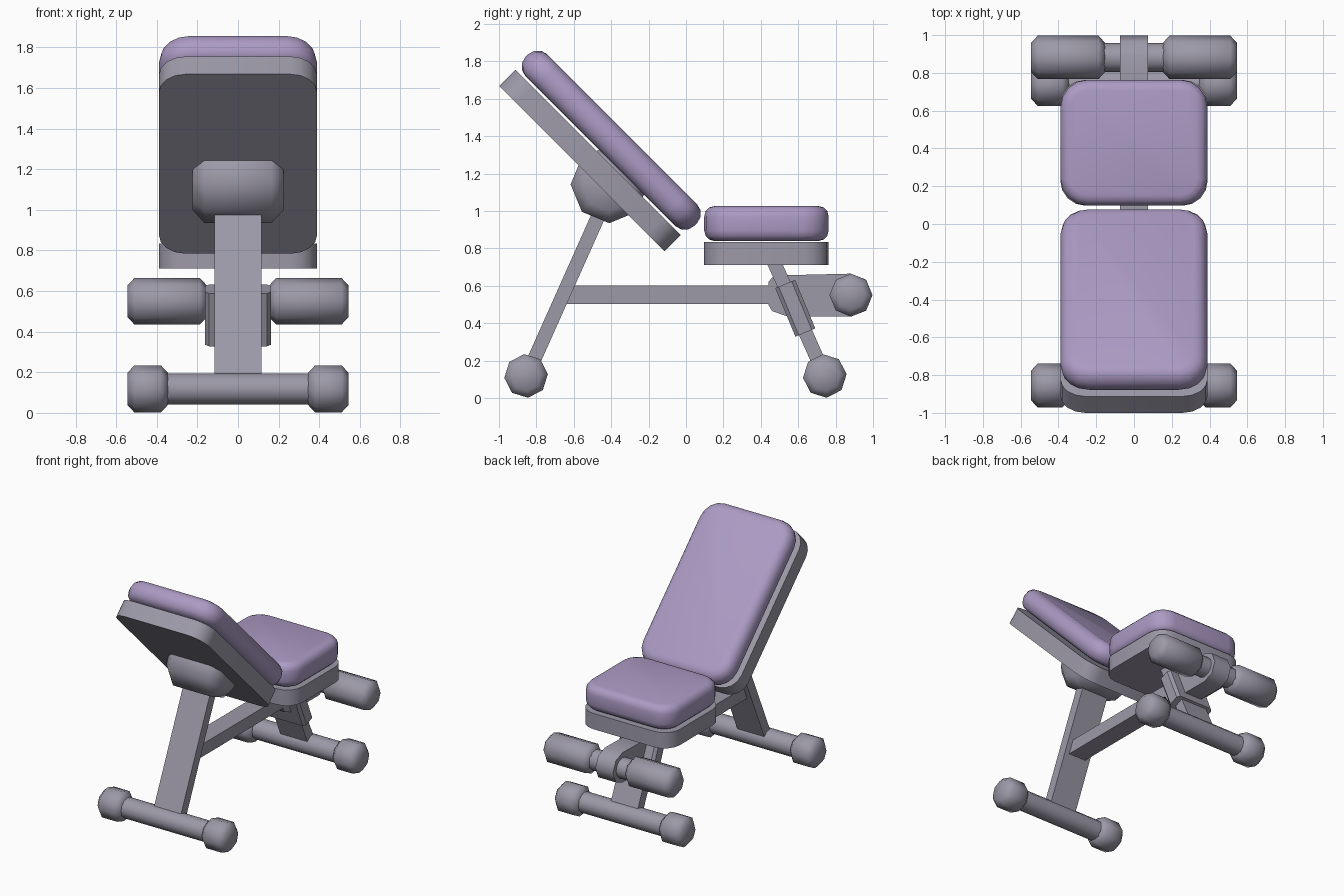
import bpy, bmesh, math
from mathutils import Vector, Matrix

cube = bpy.data.objects.get("Cube")
if cube:
    bpy.data.objects.remove(cube, do_unlink=True)


def material(name, rgb):
    m = bpy.data.materials.new(name)
    m.use_nodes = True
    m.diffuse_color = (*rgb, 1)
    m.node_tree.nodes["Principled BSDF"].inputs["Base Color"].default_value = (*rgb, 1)
    return m


FRAME = material("grey_frame", (0.335, 0.32, 0.39))
PAD = material("purple_padding", (0.41, 0.325, 0.55))


def finish(name, bm, mat, loc=(0, 0, 0), tilt=0, smooth=50):
    bmesh.ops.recalc_face_normals(bm, faces=bm.faces)
    mesh = bpy.data.meshes.new(name)
    bm.to_mesh(mesh)
    bm.free()
    mesh.materials.append(mat)
    ob = bpy.data.objects.new(name, mesh)
    ob.location = loc
    ob.rotation_euler.x = tilt
    bpy.context.collection.objects.link(ob)
    bpy.ops.object.select_all(action='DESELECT')
    ob.select_set(True)
    bpy.context.view_layer.objects.active = ob
    bpy.ops.object.shade_smooth_by_angle(angle=math.radians(smooth))
    return ob


def prism(points, vector):
    """Closed outline extruded along a vector."""
    bm = bmesh.new()
    face = bm.faces.new([bm.verts.new(p) for p in points])
    ext = bmesh.ops.extrude_face_region(bm, geom=[face])
    bmesh.ops.translate(bm, vec=vector, verts=[v for v in ext["geom"] if isinstance(v, bmesh.types.BMVert)])
    return bm


def slab(name, size, radius, rim, mat, loc, tilt=0):
    """Board with rounded corners, and a soft rim if asked for."""
    w, l, h = size
    pts, steps = [], 4
    for i, (sx, sy) in enumerate([(1, 1), (-1, 1), (-1, -1), (1, -1)]):
        for k in range(steps + 1):
            a = math.radians(90) * (i + k / steps)
            pts.append((sx * (w / 2 - radius) + radius * math.cos(a),
                        sy * (l / 2 - radius) + radius * math.sin(a), -h / 2))
    bm = prism(pts, (0, 0, h))
    if rim:
        edges = [e for e in bm.edges if abs(e.verts[0].co.z - e.verts[1].co.z) < 0.001]
        bmesh.ops.bevel(bm, geom=edges, offset=rim, segments=3, profile=0.5, affect='EDGES')
    return finish(name, bm, mat, loc, tilt)


def roller(name, x0, x1, r, y, z, chamfer=0.0, sides=8, turn=0):
    """Cylinder lying along x, with chamfered ends."""
    bm = bmesh.new()
    rot = Matrix.Rotation(math.radians(90), 4, 'Y') @ Matrix.Rotation(math.radians(turn), 4, 'Z')
    bmesh.ops.create_cone(bm, cap_ends=True, segments=sides, radius1=r, radius2=r,
                          depth=x1 - x0, matrix=rot)
    if chamfer:
        rims = [e for e in bm.edges if abs(e.verts[0].co.x - e.verts[1].co.x) < 0.001]
        bmesh.ops.bevel(bm, geom=rims, offset=chamfer, segments=1, affect='EDGES')
    return finish(name, bm, FRAME, ((x0 + x1) / 2, y, z))


def beam(name, a, b, width, thick, bevel=0.0):
    """Box between two (y, z) points."""
    a, b = Vector((0, *a)), Vector((0, *b))
    d = b - a
    bm = bmesh.new()
    bmesh.ops.create_cube(bm, size=1, matrix=Matrix.Diagonal((width, thick, d.length, 1)))
    if bevel:
        edges = [e for e in bm.edges if abs(e.verts[0].co.z - e.verts[1].co.z) > 0.01]
        bmesh.ops.bevel(bm, geom=edges, offset=bevel, segments=1, affect='EDGES')
    return finish(name, bm, FRAME, (a + b) / 2, math.atan2(-d.y, d.z), 30)


# Padding and its boards
lean = math.radians(-45)
slab("backrest_board", (0.78, 1.25, 0.123), 0.13, 0, FRAME, (0, -0.514, 1.27), lean)
slab("backrest_cushion", (0.776, 1.277, 0.165), 0.15, 0.072, PAD, (0, -0.40, 1.379), lean)
slab("seat_board", (0.78, 0.665, 0.122), 0.13, 0, FRAME, (0, 0.43, 0.773))
slab("seat_cushion", (0.776, 0.665, 0.187), 0.14, 0.055, PAD, (0, 0.43, 0.933))

# Floor bars with end caps
for end, y in (("front", -0.855), ("rear", 0.742)):
    roller(end + "_floor_bar", -0.37, 0.37, 0.077, y, 0.118, sides=12)
    for side, s in (("left", 1), ("right", -1)):
        x0, x1 = sorted((s * 0.345, s * 0.545))
        roller(f"{end}_{side}_foot", x0, x1, 0.117, y, 0.118, 0.035, turn=5)

# Legs, sleeve and spine
beam("front_leg", (-0.85, 0.12), (-0.43, 1.06), 0.23, 0.075)
beam("rear_leg", (0.742, 0.12), (0.46, 0.75), 0.23, 0.075)
beam("rear_leg_sleeve", (0.638, 0.35), (0.53, 0.61), 0.325, 0.115, 0.02)
beam("spine_beam", (-0.65, 0.552), (0.52, 0.552), 0.15, 0.097)

# Backrest pivot
roller("backrest_pivot", -0.225, 0.225, 0.207, -0.41, 1.142, 0.06)

# Leg rollers on their bracket
outline = [(0.44, 0.5), (0.44, 0.62), (0.47, 0.655), (0.88, 0.665), (0.963, 0.633), (0.997, 0.55),
           (0.963, 0.467), (0.88, 0.435), (0.54, 0.437), (0.46, 0.465)]
finish("roller_bracket", prism([(-0.075, y, z) for y, z in outline], (0.15, 0, 0)), FRAME)
roller("roller_axle", -0.2, 0.2, 0.077, 0.882, 0.55, sides=12)
for side, s in (("left", 1), ("right", -1)):
    x0, x1 = sorted((s * 0.153, s * 0.545))
    roller(side + "_leg_roller", x0, x1, 0.115, 0.882, 0.55, 0.035)
